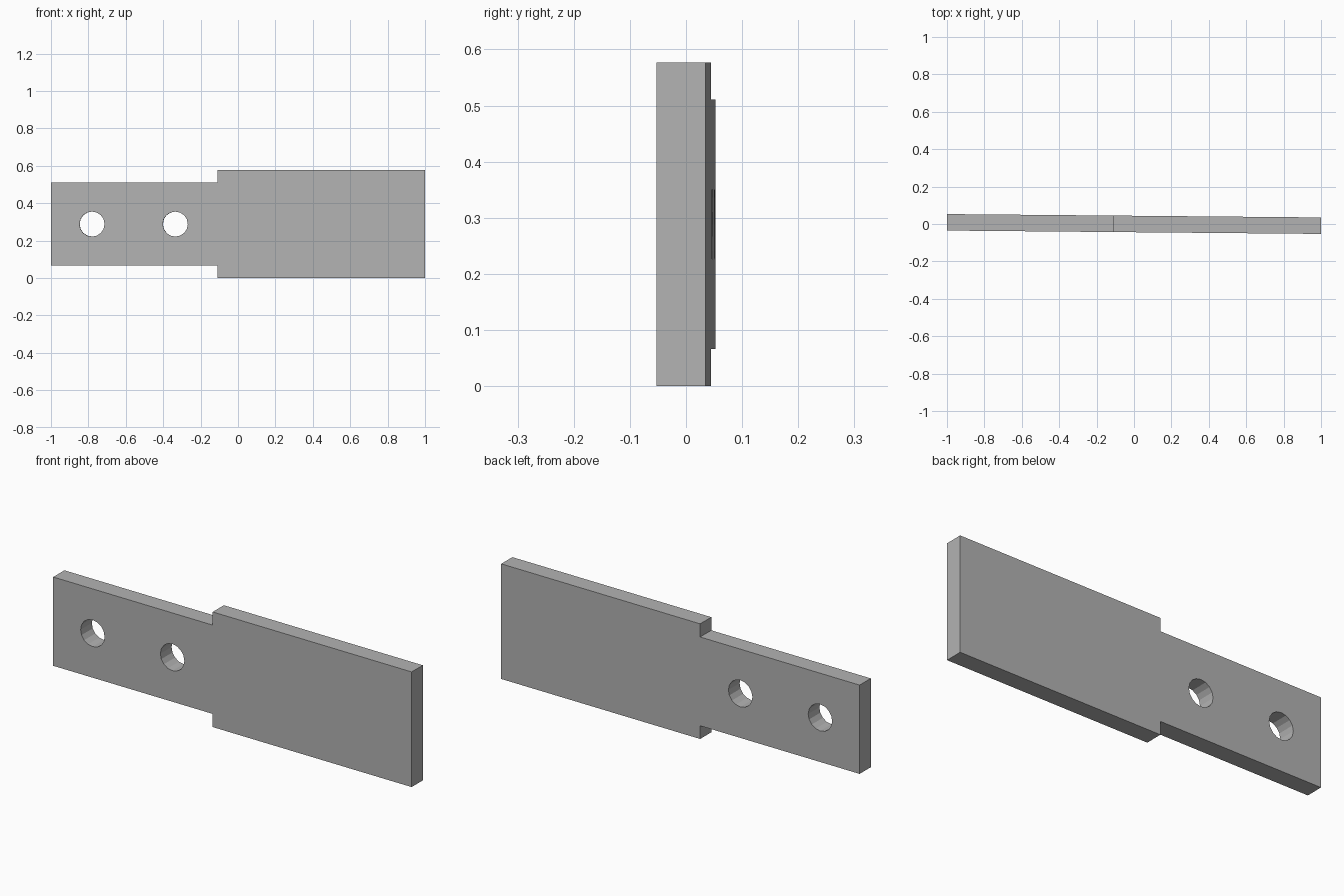
import bpy
import bmesh
import math

cube = bpy.data.objects.get("Cube")
if cube:
    bpy.data.objects.remove(cube)

THICK = 0.088
HEIGHT = 0.577
MID = HEIGHT / 2
NARROW = 0.2225      # half height of the tang
STEP_X = -0.11
HOLE_R = 0.067
YAW = -0.009

# Plain grey metal
grey = bpy.data.materials.new("grey_metal")
grey.use_nodes = True
colour = (0.45, 0.45, 0.45, 1)
grey.diffuse_color = colour
grey.node_tree.nodes["Principled BSDF"].inputs["Base Color"].default_value = colour

# Stepped plate: mirrored outline extruded through its thickness
upper = [(1, MID), (STEP_X, MID), (STEP_X, NARROW), (-1, NARROW)]
outline = upper + [(x, -z) for x, z in reversed(upper)]
bm = bmesh.new()
face = bm.faces.new([bm.verts.new((x, -THICK / 2, z)) for x, z in outline])
new = bmesh.ops.extrude_face_region(bm, geom=[face])["geom"]
bmesh.ops.translate(bm, vec=(0, THICK, 0),
                    verts=[v for v in new if isinstance(v, bmesh.types.BMVert)])
bmesh.ops.recalc_face_normals(bm, faces=bm.faces)
mesh = bpy.data.meshes.new("stepped_plate")
bm.to_mesh(mesh)
bm.free()
mesh.materials.append(grey)
plate = bpy.data.objects.new("stepped_plate", mesh)
bpy.context.collection.objects.link(plate)

# Two bolt holes through the narrow end
cutters = []
for x in (-0.78, -0.335):
    bpy.ops.mesh.primitive_cylinder_add(vertices=16, radius=HOLE_R, depth=THICK * 3,
                                        location=(x, 0, 0),
                                        rotation=(math.pi / 2, 0, 0))
    cutter = bpy.context.object
    cutter.name = "hole_cutter"
    cutter.hide_render = True
    cutter.data.materials.append(grey)
    mod = plate.modifiers.new("bolt_hole", "BOOLEAN")
    mod.operation = "DIFFERENCE"
    mod.solver = "EXACT"
    mod.object = cutter
    cutters.append(cutter)

bpy.ops.object.select_all(action="DESELECT")
plate.select_set(True)
bpy.context.view_layer.objects.active = plate
for name in [m.name for m in plate.modifiers]:
    bpy.ops.object.modifier_apply(modifier=name)
for cutter in cutters:
    bpy.data.objects.remove(cutter)

# Stand on the ground with a very slight turn
plate.location.z = MID
plate.rotation_euler.z = YAW
